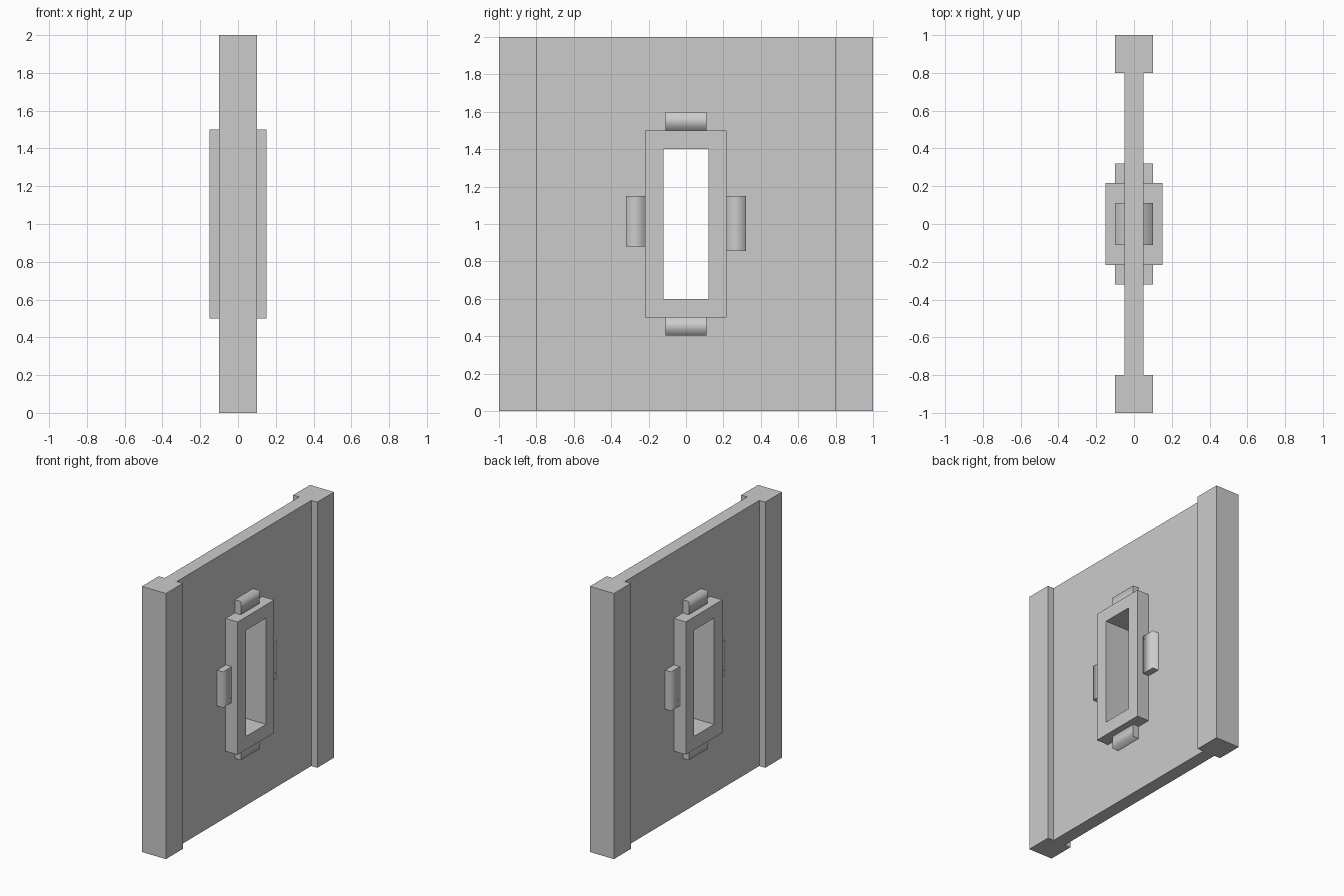
import bpy
import bmesh

if "Cube" in bpy.data.objects:
    bpy.data.objects.remove(bpy.data.objects["Cube"])


def finish(name, bm):
    bmesh.ops.recalc_face_normals(bm, faces=bm.faces[:])
    mesh = bpy.data.meshes.new(name)
    bm.to_mesh(mesh)
    bm.free()
    obj = bpy.data.objects.new(name, mesh)
    bpy.context.collection.objects.link(obj)
    return obj


def box(name, x, y, z, cap_axis=None):
    """Box from ranges; with cap_axis the sides are smooth and the two caps sharp."""
    bm = bmesh.new()
    bmesh.ops.create_cube(bm, size=1)
    for v in bm.verts:
        for i, (lo, hi) in enumerate((x, y, z)):
            v.co[i] = lo if v.co[i] < 0 else hi
    if cap_axis is not None:
        bm.normal_update()
        for f in bm.faces:
            if abs(f.normal[cap_axis]) > 0.9:
                for e in f.edges:
                    e.smooth = False
            else:
                f.smooth = True
    return finish(name, bm)


def ring(name, half_depth, outer, inner):
    """Rectangular plate with a rectangular opening, extruded along x."""
    bm = bmesh.new()

    def loop(rect):
        y0, y1, z0, z1 = rect
        return [bm.verts.new((-half_depth, y, z))
                for y, z in ((y0, z0), (y1, z0), (y1, z1), (y0, z1))]

    a, b = loop(outer), loop(inner)
    faces = [bm.faces.new((a[i], a[(i + 1) % 4], b[(i + 1) % 4], b[i]))
             for i in range(4)]
    ext = bmesh.ops.extrude_face_region(bm, geom=faces, use_keep_orig=True)
    for v in ext["geom"]:
        if isinstance(v, bmesh.types.BMVert):
            v.co.x = half_depth
    return finish(name, bm)


# Wall panel and window frame share the same opening
opening = (-0.12, 0.12, 0.6, 1.4)
ring("wall_panel", 0.05, (-0.8, 0.8, 0, 2), opening)
ring("window_frame", 0.15, (-0.218, 0.216, 0.5, 1.5), opening)

# Pillars at both ends
for side, y in (("left", (-1, -0.8)), ("right", (0.8, 1))):
    box("pillar_" + side, (-0.1, 0.1), y, (0, 2))

# Trim blocks around the frame, showing on both wall faces
depth = (-0.1, 0.1)
box("trim_top", depth, (-0.11, 0.11), (1.5, 1.6), 1)
box("trim_bottom", depth, (-0.11, 0.11), (0.405, 0.5), 1)
box("trim_left", depth, (-0.32, -0.218), (0.88, 1.15), 2)
box("trim_right", depth, (0.216, 0.32), (0.855, 1.15), 2)
